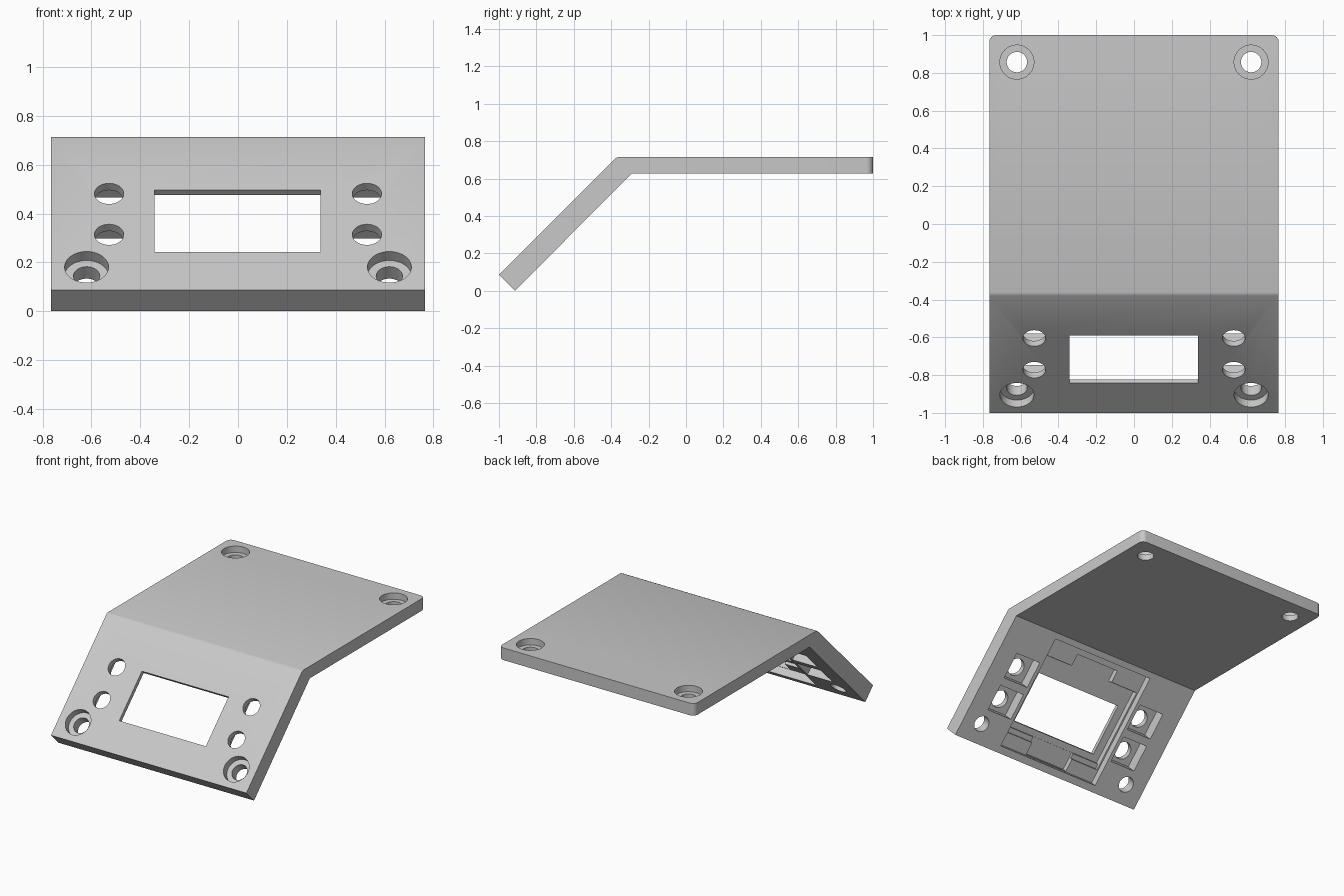
import bpy, bmesh, math
from mathutils import Matrix

if "Cube" in bpy.data.objects:
    bpy.data.objects.remove(bpy.data.objects["Cube"], do_unlink=True)

HALF_W = 0.766      # half width of the panel
THICK = 0.12        # thickness of the sloped part
SLOPE = 0.888       # underside length of the sloped part
TOP = 0.714         # height of the flat top

grey = bpy.data.materials.new("light_grey_plastic")
grey.use_nodes = True
colour = (0.58, 0.58, 0.58, 1)
grey.diffuse_color = colour
grey.node_tree.nodes["Principled BSDF"].inputs["Base Color"].default_value = colour


def make_object(name, bm):
    bmesh.ops.recalc_face_normals(bm, faces=bm.faces)
    mesh = bpy.data.meshes.new(name)
    bm.to_mesh(mesh)
    bm.free()
    mesh.materials.append(grey)
    obj = bpy.data.objects.new(name, mesh)
    bpy.context.scene.collection.objects.link(obj)
    return obj


# Bent plate: side profile (y, z) pulled across the width
profile = [(-1, 0.086), (-0.914, 0), (-0.29, 0.628), (1, 0.628), (1, TOP),
           (-0.362, TOP), (-0.371, 0.711), (-0.379, 0.707)]
bm = bmesh.new()
side = bm.faces.new([bm.verts.new((-HALF_W, y, z)) for y, z in profile])
pulled = bmesh.ops.extrude_face_region(bm, geom=[side])["geom"]
bmesh.ops.translate(bm, vec=(2 * HALF_W, 0, 0),
                    verts=[v for v in pulled if isinstance(v, bmesh.types.BMVert)])
# Rounded rear corners
corners = [e for e in bm.edges if all(v.co.y > 0.99 for v in e.verts)
           and abs(e.verts[0].co.x - e.verts[1].co.x) < 0.001]
bmesh.ops.bevel(bm, geom=corners, offset=0.036, segments=6, profile=0.5, affect='EDGES')
panel = make_object("bent_panel", bm)

# Frames: local z is outward, zero on the outer face
slope_frame = Matrix.Translation((0, -1, 0.086)) @ Matrix.Rotation(math.radians(45), 4, 'X')
top_frame = Matrix.Translation((0, 0, TOP))
BELOW = -0.17       # cutters stop just under the underside


def cut(bm):
    cutter = make_object("cutter", bm)
    cutter.hide_render = True
    mod = panel.modifiers.new("cut", 'BOOLEAN')
    mod.operation = 'DIFFERENCE'
    mod.solver = 'EXACT'
    mod.object = cutter
    bpy.context.view_layer.objects.active = panel
    bpy.ops.object.modifier_apply(modifier=mod.name)
    bpy.data.objects.remove(cutter, do_unlink=True)


def cut_hole(frame, x, y, radius, z0, z1):
    bm = bmesh.new()
    bmesh.ops.create_cone(bm, cap_ends=True, segments=48, radius1=radius, radius2=radius,
                          depth=z1 - z0,
                          matrix=frame @ Matrix.Translation((x, y, (z0 + z1) / 2)))
    cut(bm)


def cut_box(x0, x1, y0, y1, z0, z1):
    bm = bmesh.new()
    bmesh.ops.create_cube(bm, size=1, matrix=slope_frame
                          @ Matrix.Translation(((x0 + x1) / 2, (y0 + y1) / 2, (z0 + z1) / 2))
                          @ Matrix.Diagonal((x1 - x0, y1 - y0, z1 - z0, 1)))
    cut(bm)


# Stepped recess behind the display, from shallow to deep
cut_box(-0.405, 0.405, 0.055 * SLOPE, 0.95 * SLOPE, BELOW, -0.07)
cut_box(-0.395, 0.395, 0.16 * SLOPE, 0.805 * SLOPE, BELOW, -0.05)
cut_box(-0.395, 0.395, 0.2 * SLOPE, 0.8 * SLOPE, BELOW, -0.029)
# Connector pockets above and below the display
cut_box(-0.18, 0.16, 0.7 * SLOPE, 0.9 * SLOPE, BELOW, -0.031)
cut_box(-0.18, 0.16, 0.06 * SLOPE, 0.25 * SLOPE, BELOW, -0.033)
# Display window
cut_box(-0.341, 0.338, 0.222, 0.581, BELOW, 0.05)

for sx in (-1, 1):
    # Button holes with square pockets behind
    for s in (0.322, 0.559):
        x = sx * 0.528
        cut_box(x - 0.098, x + 0.098, s - 0.085, s + 0.098, BELOW, -0.04)
        cut_hole(slope_frame, x, s, 0.06, BELOW, 0.05)
    # Counterbored screw holes
    for frame, y, floor in ((slope_frame, 0.134, -0.052), (top_frame, 0.857, -0.045)):
        cut_hole(frame, sx * 0.62, y, 0.09, floor, 0.05)
        cut_hole(frame, sx * 0.62, y, 0.054, BELOW, 0.04)

bpy.ops.object.select_all(action='DESELECT')
panel.select_set(True)
bpy.context.view_layer.objects.active = panel
bpy.ops.object.shade_smooth_by_angle(angle=math.radians(30))
